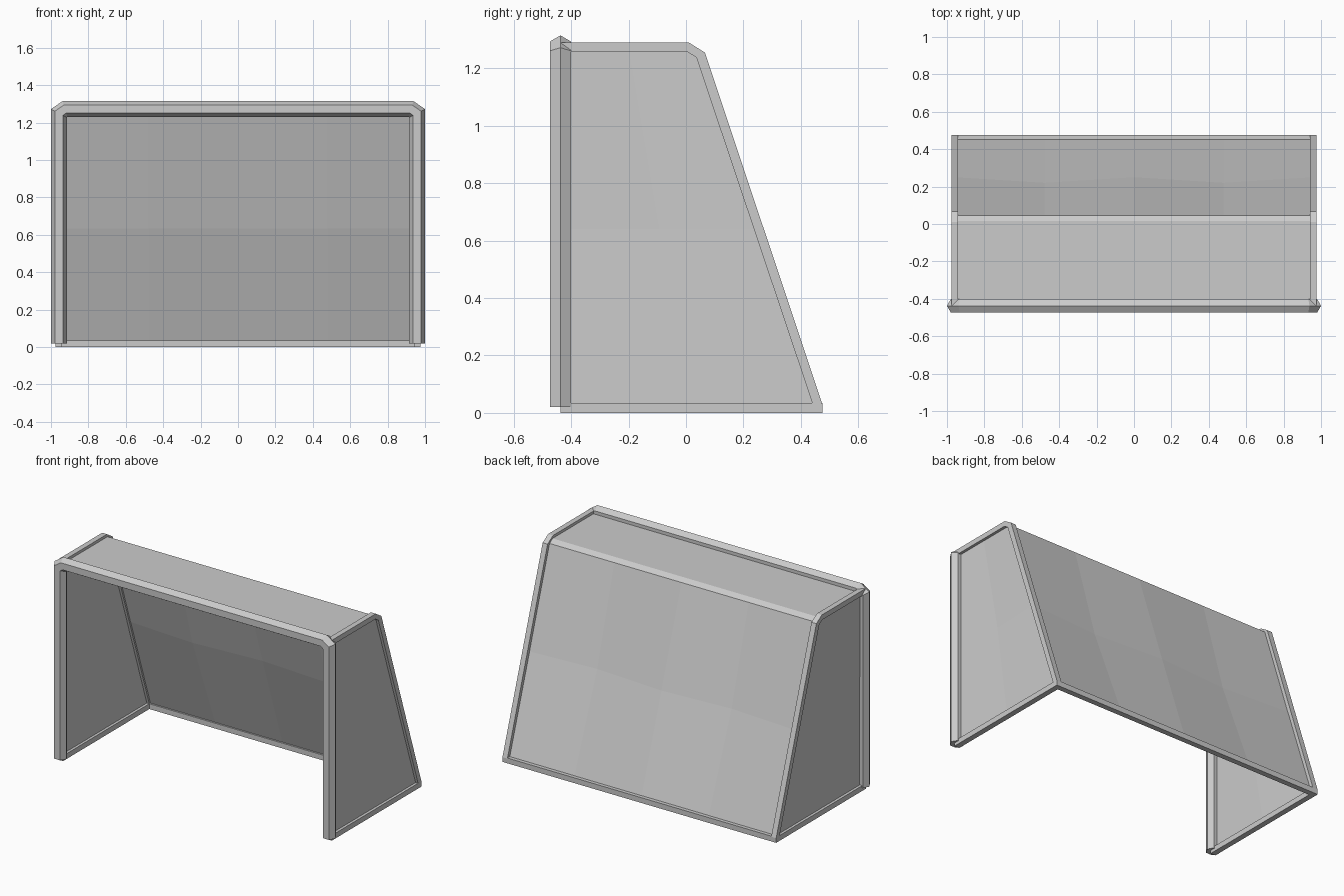
import bpy, math
from mathutils import Vector

if "Cube" in bpy.data.objects:
    bpy.data.objects.remove(bpy.data.objects["Cube"])

CX, CY, TOP = 0.9575, -0.4375, 1.2725   # centre lines of the posts and crossbar


def make(name, verts, faces, mirror=False):
    me = bpy.data.meshes.new(name)
    me.from_pydata([tuple(v) for v in verts], [], faces)
    me.update()
    ob = bpy.data.objects.new(name, me)
    bpy.context.collection.objects.link(ob)
    if mirror:
        ob.modifiers.new("Mirror", 'MIRROR').use_axis[0] = True
    return ob


def grid_faces(cols, rows):
    return [(r * cols + c, r * cols + c + 1, (r + 1) * cols + c + 1, (r + 1) * cols + c)
            for r in range(rows - 1) for c in range(cols - 1)]


# Goal mouth: hexagonal tube swept with mitred joints along posts and crossbar
half = [Vector((CX, 0.02)), Vector((CX, 1.25)), Vector((0.925, TOP))]
path = half + [Vector((-p.x, p.y)) for p in reversed(half)]
R, N = 0.0425, 6
verts = []
for i, p in enumerate(path):
    d1 = (p - path[i - 1]).normalized() if i else (path[1] - p).normalized()
    d2 = (path[i + 1] - p).normalized() if i < len(path) - 1 else d1
    n1, n2 = Vector((d1.y, -d1.x)), Vector((d2.y, -d2.x))
    m = (n1 + n2) / (1 + n1.dot(n2))
    for k in range(N):
        a = k * math.tau / N
        q = p + m * R * math.cos(a)
        verts.append((q.x, CY + R * math.sin(a), q.y))
faces = [(i * N + k, i * N + (k + 1) % N, (i + 1) * N + (k + 1) % N, (i + 1) * N + k)
         for i in range(len(path) - 1) for k in range(N)]
last = (len(path) - 1) * N
faces += [tuple(reversed(range(N))), tuple(range(last, last + N))]
make("front_frame", verts, faces)

# Side frames: bent flat outline (y, z) given thickness along x
outline = [(CY, 0), (0.475, 0), (0.475, 0.03), (0.066, 1.255), (0.01, 1.29), (-0.435, 1.29),
           (-0.405, 1.257), (0.006, 1.257), (0.036, 1.238), (0.44, 0.034), (CY, 0.034)]
n = len(outline)
verts = [(x, y, z) for x in (0.94, 0.975) for y, z in outline]
faces = [tuple(reversed(range(n))), tuple(range(n, 2 * n))]
faces += [(i, (i + 1) % n, n + (i + 1) % n, n + i) for i in range(n)]
make("side_frame", verts, faces, mirror=True)

# Rear ground bar joining the side frames
bpy.ops.mesh.primitive_cube_add(size=1, location=(0, 0.4575, 0.017))
bar = bpy.context.object
bar.name = "rear_ground_bar"
bar.scale = (1.88, 0.035, 0.034)

# Top and back net: profile carried across five columns, back slightly pulled in
profile = [(CY, TOP), (0.015, TOP), (0.046, 1.252), (0.25, 0.634), (0.457, 0.017)]
verts = []
for r, (y, z) in enumerate(profile):
    for c in range(5):
        pull = 0.03 if r == 3 and c in (1, 3) else 0
        verts.append((CX * (c - 2) / 2, y - pull, z))
make("top_and_back_net", verts, grid_faces(5, 5))

# Side nets: two by two panels, centre pulled gently inward
verts = []
for z, back in ((0.017, 0.457), (0.64, 0.25), (1.262, 0.04)):
    for c in range(3):
        pull = 0.015 if c == 1 and z == 0.64 else 0
        verts.append((CX - pull, CY + (back - CY) * c / 2, z))
make("side_net", verts, grid_faces(3, 3), mirror=True)
